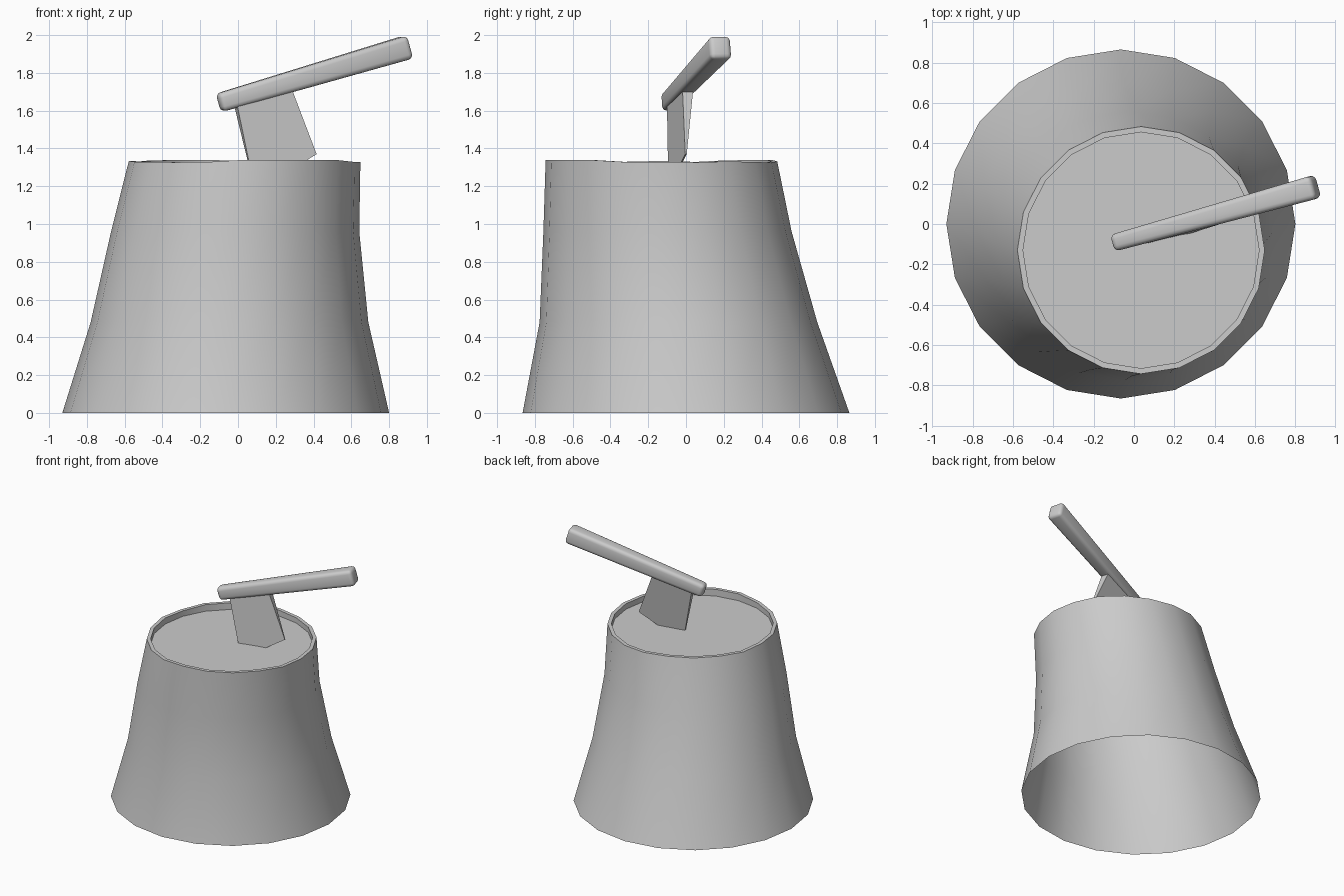
import bpy, bmesh, math, random
from mathutils import Vector

if "Cube" in bpy.data.objects:
    bpy.data.objects.remove(bpy.data.objects["Cube"])

random.seed(4)
SIDES = 20


def finish(name, bm, bevel=0.0, angle=35):
    bmesh.ops.recalc_face_normals(bm, faces=bm.faces)
    me = bpy.data.meshes.new(name)
    bm.to_mesh(me)
    bm.free()
    ob = bpy.data.objects.new(name, me)
    bpy.context.collection.objects.link(ob)
    bpy.ops.object.select_all(action='DESELECT')
    bpy.context.view_layer.objects.active = ob
    ob.select_set(True)
    if bevel:
        mod = ob.modifiers.new("rounding", 'BEVEL')
        mod.width = bevel
        mod.segments = 3
        mod.limit_method = 'NONE'
        bpy.ops.object.modifier_apply(modifier=mod.name)
    bpy.ops.object.shade_smooth_by_angle(angle=math.radians(angle))
    return ob


def ring(bm, cx, cy, z, r, wave=None):
    verts = []
    for i in range(SIDES):
        a = math.tau * i / SIDES
        dz = wave[i] if wave else 0
        verts.append(bm.verts.new((cx + r * math.cos(a), cy + r * math.sin(a), z + dz)))
    return verts


def loft(bm, rings):
    for a, b in zip(rings, rings[1:]):
        for i in range(len(a)):
            j = (i + 1) % len(a)
            bm.faces.new((a[i], a[j], b[j], b[i]))


# Stump bark: flared, leaning shell, open underneath, with an uneven rim
wave = [random.uniform(-0.008, 0.008) for _ in range(SIDES)]
bm = bmesh.new()
loft(bm, [
    ring(bm, -0.065, 0.0, 0.0, 0.865),
    ring(bm, -0.045, -0.04, 0.48, 0.735),
    ring(bm, -0.015, -0.098, 0.96, 0.657),
    ring(bm, 0.035, -0.13, 1.333, 0.613, wave),
    ring(bm, 0.035, -0.13, 1.333, 0.585, wave),
    ring(bm, 0.035, -0.13, 1.285, 0.585),
])
finish("stump_bark", bm)

# Sunken cut face
bm = bmesh.new()
bm.faces.new(ring(bm, 0.035, -0.13, 1.285, 0.585))
bmesh.ops.recalc_face_normals(bm, faces=bm.faces)
face = finish("stump_cut_face", bm)
if face.data.polygons[0].normal.z < 0:
    face.data.flip_normals()

# Hatchet handle: tapered rounded bar
start, end = Vector((-0.1, -0.093, 1.642)), Vector((0.902, 0.185, 1.937))
axis = (end - start).normalized()
side = Vector((0, 0, 1)).cross(axis).normalized()
up = axis.cross(side)
bm = bmesh.new()
sections = []
for t, w, h in ((0, 0.085, 0.1), (1, 0.118, 0.126)):
    p = start.lerp(end, t)
    sections.append([bm.verts.new(p + side * (sx * w / 2) + up * (sz * h / 2))
                     for sx, sz in ((-1, -1), (1, -1), (1, 1), (-1, 1))])
loft(bm, sections)
for s in sections:
    bm.faces.new(s)
finish("hatchet_handle", bm, bevel=0.026, angle=40)

# Hatchet blade: outline of (x, y, z, half thickness), thick at the handle, thin at the edge
outline = [
    (-0.015, -0.07, 1.64, 0.032),
    (0.275, 0.01, 1.72, 0.03),
    (0.415, 0.0, 1.37, 0.004),
    (0.27, -0.045, 1.28, 0.004),
    (0.08, -0.09, 1.22, 0.004),
]
bm = bmesh.new()
n = Vector((-axis.y, axis.x, 0)).normalized()
layers = [[bm.verts.new(Vector(p[:3]) + n * (s * p[3])) for p in outline] for s in (-1, 1)]
loft(bm, layers)
for layer in layers:
    bm.faces.new(layer)
finish("hatchet_blade", bm, angle=20)
